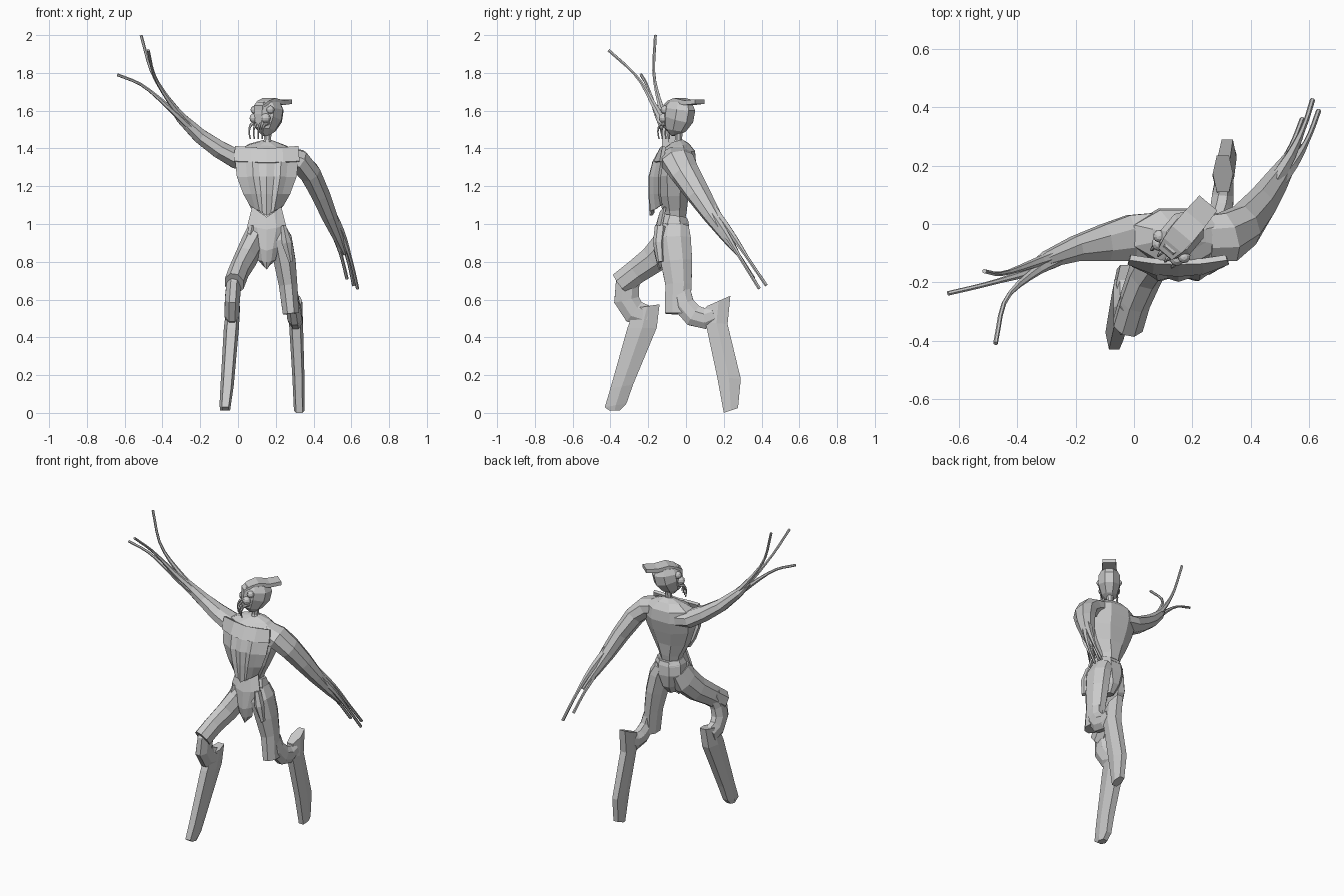
import bpy, math
from mathutils import Vector, Matrix


def mesh_obj(name, verts, faces):
    me = bpy.data.meshes.new(name)
    me.from_pydata([tuple(v) for v in verts], [], faces)
    me.update()
    ob = bpy.data.objects.new(name, me)
    bpy.context.collection.objects.link(ob)
    return ob


def skin(name, rings):
    """Bridge equal rings of points and cap both ends."""
    n = len(rings[0])
    verts = [p for r in rings for p in r]
    faces = [(i * n + j, i * n + (j + 1) % n, (i + 1) * n + (j + 1) % n, (i + 1) * n + j)
             for i in range(len(rings) - 1) for j in range(n)]
    last = (len(rings) - 1) * n
    faces += [tuple(range(n))[::-1], tuple(range(last, last + n))]
    return mesh_obj(name, verts, faces)


def limb(name, path, n=8, ref=(1, 0, 0)):
    """Path points are x, y, z, radius along ref, radius across."""
    pts = [Vector(p[:3]) for p in path]
    rings = []
    for i, p in enumerate(path):
        t = (pts[min(i + 1, len(pts) - 1)] - pts[max(i - 1, 0)]).normalized()
        a = Vector(ref)
        a = (a - t * a.dot(t)).normalized()
        b = t.cross(a)
        rings.append([pts[i] + a * p[3] * math.cos(q) + b * p[4] * math.sin(q)
                      for q in [(k + .5) * math.tau / n for k in range(n)]])
    return skin(name, rings)


def strand(name, pts, r0, r1, steps=10):
    """Thin tapering tendril through four control points."""
    p = [Vector(q) for q in pts]
    p = [2 * p[0] - p[1]] + p + [2 * p[-1] - p[-2]]
    out, segs = [], len(p) - 3
    for k in range(steps + 1):
        u = k / steps * segs
        i = min(int(u), segs - 1)
        t = u - i
        a, b, c, d = p[i:i + 4]
        v = .5 * (2 * b + (c - a) * t + (2 * a - 5 * b + 4 * c - d) * t ** 2 + (3 * b - a - 3 * c + d) * t ** 3)
        r = r0 + (r1 - r0) * min(1, 1.6 * k / steps)
        out.append((*v, r, r))
    return limb(name, out, 6, (0.2, 1, 0.1))


def slab(name, rows):
    """Six-sided shin: rows are x, half width, front y, front z, back y, back z."""
    rings = []
    for x, w, yf, zf, yb, zb in rows:
        ym, zm = (yf + yb) / 2, (zf + zb) / 2
        rings.append([Vector(v) for v in ((x - w * .6, yf, zf), (x + w * .6, yf, zf), (x + w, ym, zm),
                                          (x + w * .6, yb, zb), (x - w * .6, yb, zb), (x - w, ym, zm))])
    return skin(name, rings)


def plate(name, rows, cols, thick):
    """Bowed plate: rows are half width, edge z, middle z, edge y, middle y."""
    n = len(cols)
    verts = []
    for w, ze, zm, ye, ym in rows:
        for c, rip in cols:
            k = 1 - abs(c)
            verts.append((.152 + c * w, ye + (ym - ye) * min(1, k * 1.6) + rip, ze + (zm - ze) * k))
    faces = [(i * n + j, i * n + j + 1, (i + 1) * n + j + 1, (i + 1) * n + j)
             for i in range(len(rows) - 1) for j in range(n - 1)]
    ob = mesh_obj(name, verts, faces)
    m = ob.modifiers.new("thickness", 'SOLIDIFY')
    m.thickness = thick
    m.offset = 0
    return ob


# torso and pelvis
limb("torso", [(.15, -.06, 1.02, .065, .06), (.15, -.06, 1.07, .08, .07), (.15, -.065, 1.15, .125, .085),
               (.152, -.06, 1.25, .165, .105), (.153, -.045, 1.33, .178, .108), (.153, -.04, 1.39, .165, .095),
               (.155, -.04, 1.42, .1, .06), (.155, -.045, 1.44, .03, .03)])
limb("pelvis", [(.155, -.06, 1.045, .085, .065), (.155, -.065, 1.01, .1, .085), (.15, -.06, .94, .1, .085),
                (.145, -.06, .87, .06, .07), (.145, -.07, .82, .03, .04)])
limb("waist_belt", [(.155, -.06, 1.03, .088, .072), (.155, -.06, 1.005, .1, .082)])

# fluted chest plate, collar band and front flap
flutes = [(-1, 0), (-.65, 0), (-.45, -.008), (-.25, .006), (0, -.006), (.25, .006), (.45, -.008), (.65, 0), (1, 0)]
plain = [(c, 0) for c in (-1, -.5, 0, .5, 1)]
plate("chest_plate", [(.165, 1.335, 1.325, -.125, -.165), (.155, 1.25, 1.25, -.14, -.185),
                      (.12, 1.16, 1.16, -.14, -.185), (.085, 1.10, 1.045, -.13, -.18)], flutes, .015)
plate("collar_band", [(.165, 1.41, 1.395, -.115, -.13), (.172, 1.33, 1.32, -.13, -.172)], plain, .02)
plate("front_flap", [(.075, 1.09, 1.035, -.11, -.14), (.1, .99, .97, -.13, -.16),
                     (.06, .88, .86, -.14, -.165), (.042, .81, .80, -.13, -.15), (.008, .78, .76, -.12, -.14)],
      plain, .012)

# raised arm with three long fingers
limb("raised_arm", [(.08, -.04, 1.33, .085, .06), (-.01, -.048, 1.345, .085, .055), (-.1, -.065, 1.395, .068, .05),
                    (-.2, -.085, 1.465, .046, .042), (-.3, -.122, 1.56, .03, .03), (-.36, -.15, 1.625, .01, .01)],
     ref=(0, 1, 0))
for i, pts in enumerate([
        [(-.22, -.10, 1.48), (-.33, -.155, 1.585), (-.5, -.205, 1.73), (-.638, -.238, 1.79)],
        [(-.22, -.09, 1.49), (-.33, -.13, 1.61), (-.45, -.17, 1.79), (-.513, -.162, 2.0)],
        [(-.22, -.10, 1.49), (-.34, -.165, 1.62), (-.44, -.26, 1.78), (-.475, -.41, 1.92)]]):
    strand(f"raised_finger_{i}", pts, .026, .008)

# lowered arm with three long fingers
limb("lowered_arm", [(.25, -.05, 1.36, .085, .055), (.32, -.045, 1.335, .092, .065), (.38, -.005, 1.27, .08, .06),
                     (.435, .065, 1.16, .066, .053), (.48, .135, 1.05, .05, .045), (.53, .215, .93, .03, .03),
                     (.565, .275, .84, .01, .01)], ref=(0, 1, 0))
for i, pts in enumerate([
        [(.48, .14, 1.08), (.54, .24, .95), (.585, .34, .8), (.612, .425, .675)],
        [(.48, .12, 1.08), (.55, .21, .95), (.6, .3, .8), (.633, .388, .658)],
        [(.46, .12, 1.08), (.51, .2, .95), (.55, .29, .82), (.577, .36, .71)]]):
    strand(f"lowered_finger_{i}", pts, .028, .009)

# forward leg
limb("front_thigh", [(.10, -.07, .96, .055, .08), (.075, -.10, .89, .062, .09), (.04, -.17, .815, .06, .08),
                     (.005, -.26, .75, .055, .07), (-.02, -.345, .685, .055, .068)])
limb("front_knee", [(-.01, -.27, .76, .04, .05), (-.022, -.31, .68, .042, .068), (-.03, -.315, .6, .043, .072),
                    (-.032, -.275, .535, .042, .07), (-.032, -.2, .51, .04, .06)])
slab("front_shin", [(-.025, .036, -.27, .555, -.14, .575), (-.035, .04, -.31, .45, -.155, .45),
                    (-.058, .035, -.40, .13, -.28, .15), (-.068, .03, -.43, .03, -.315, .05),
                    (-.068, .026, -.405, .012, -.35, .012)])

# trailing leg
limb("back_thigh", [(.2, -.06, .99, .05, .08), (.225, -.065, .92, .065, .098), (.248, -.05, .8, .062, .09),
                    (.265, -.04, .68, .053, .075), (.28, -.045, .525, .046, .072)])
limb("back_knee", [(.28, -.03, .64, .038, .06), (.29, -.01, .57, .04, .06), (.3, .04, .515, .042, .063),
                   (.305, .1, .5, .04, .06), (.31, .15, .52, .034, .05)])
slab("back_shin", [(.305, .035, .11, .565, .235, .62), (.307, .037, .103, .48, .22, .47),
                   (.32, .032, .165, .19, .29, .18), (.324, .028, .2, 0, .275, .025)])

# hip guards over both thighs
for name, x, y, tilt in (("front_hip_guard", .075, -.13, -.03), ("back_hip_guard", .24, -.135, .03)):
    limb(name, [(x, y, .99, .015, .03), (x + tilt * .6, y - .01, .9, .03, .03), (x + tilt * 1.3, y, .8, .012, .02)], 6)

# neck
limb("neck", [(.155, -.045, 1.4, .04, .04), (.155, -.04, 1.445, .02, .02), (.16, -.038, 1.52, .025, .025)])

# head parts are built facing -y, then turned to the side
turn = Matrix.Translation((.165, -.035, 0)) @ Matrix.Rotation(math.radians(-40), 4, 'Z')
head = [limb("head", [(0, -.025, 1.47, .02, .025), (0, -.03, 1.5, .05, .065), (0, -.01, 1.56, .07, .092),
                      (0, 0, 1.61, .07, .095), (0, 0, 1.645, .05, .075)])]
head.append(skin("head_crest", [[Vector(v) for v in ((-w, y, z - .012), (w, y, z - .012), (w, y, z + .012),
                                                     (-w, y, z + .012))]
                                for y, z, w in ((-.09, 1.615, .03), (-.05, 1.64, .04), (.0, 1.655, .045),
                                                (.07, 1.642, .044), (.14, 1.648, .04))]))
for s in (-1, 1):
    for k, (x, y, z, r) in enumerate(((.04, -.075, 1.56, .026), (.055, -.055, 1.605, .022))):
        bpy.ops.mesh.primitive_uv_sphere_add(segments=10, ring_count=6, radius=r, location=(s * x, y, z))
        eye = bpy.context.object
        eye.name = f"eye_{s}_{k}"
        bpy.context.view_layer.update()
        head.append(eye)
    for k, x in enumerate((.014, .042)):
        head.append(strand(f"mouth_tendril_{s}_{k}",
                           [(s * x, -.06, 1.535), (s * x * 1.1, -.095, 1.525), (s * x * 1.1, -.11, 1.49),
                            (s * x, -.105, 1.45)], .013, .004, 6))
for ob in head:
    ob.matrix_world = turn @ ob.matrix_world
